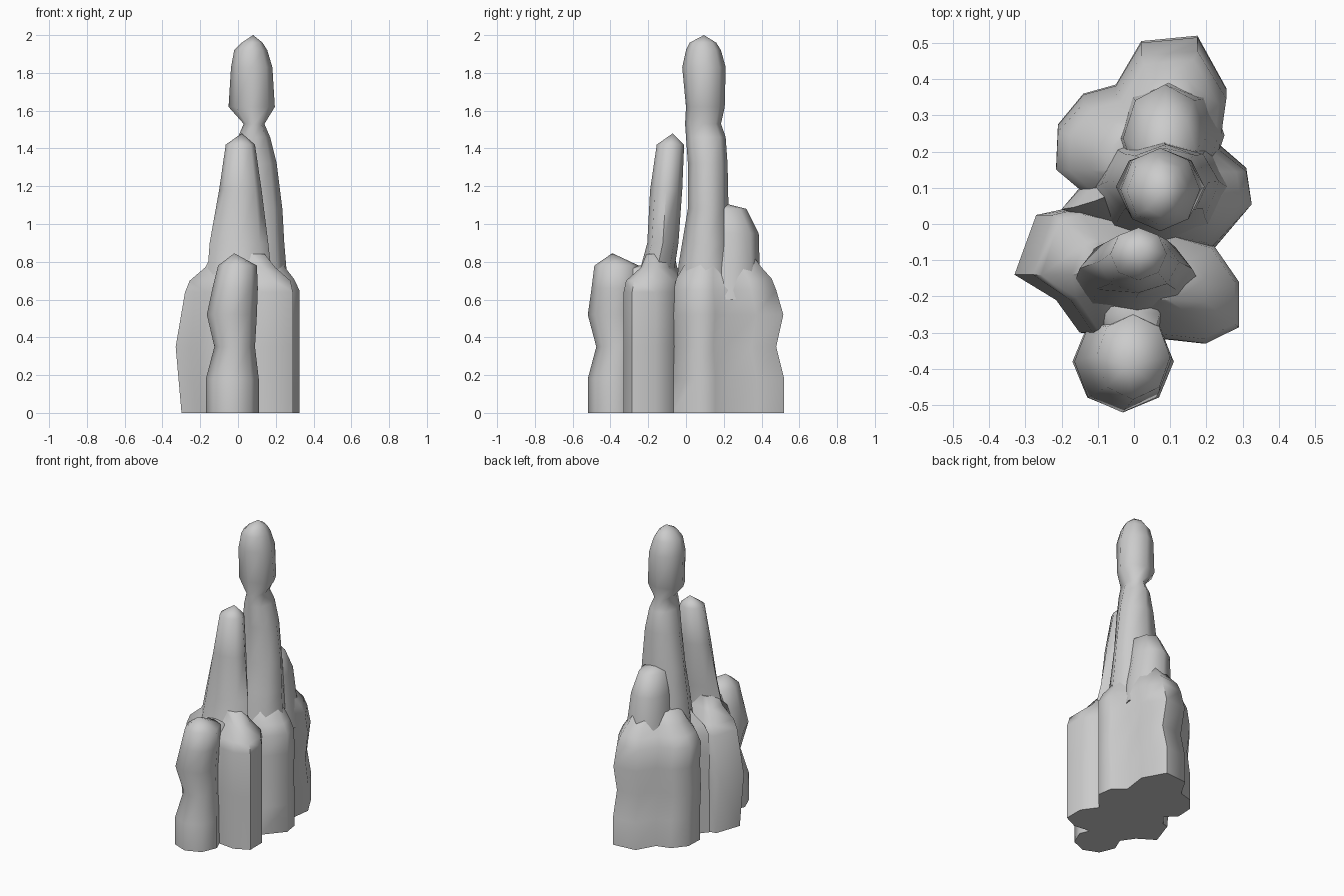
import bpy, bmesh, math


def loft(name, rings, tip=None, angle=62):
    """Skin equal-length rings; close the bottom flat and the top with a tip or a cap."""
    bm = bmesh.new()
    loops = [[bm.verts.new(p) for p in ring] for ring in rings]
    n = len(loops[0])
    for a, b in zip(loops, loops[1:]):
        for i in range(n):
            j = (i + 1) % n
            bm.faces.new((a[i], a[j], b[j], b[i]))
    caps = [bm.faces.new(loops[0][::-1])]
    if tip:
        t = bm.verts.new(tip)
        for i in range(n):
            bm.faces.new((loops[-1][i], loops[-1][(i + 1) % n], t))
    else:
        caps.append(bm.faces.new(loops[-1]))
    bmesh.ops.triangulate(bm, faces=caps)
    bmesh.ops.recalc_face_normals(bm, faces=bm.faces[:])
    me = bpy.data.meshes.new(name)
    bm.to_mesh(me)
    bm.free()
    ob = bpy.data.objects.new(name, me)
    bpy.context.collection.objects.link(ob)
    bpy.ops.object.select_all(action='DESELECT')
    ob.select_set(True)
    bpy.context.view_layer.objects.active = ob
    bpy.ops.object.shade_smooth_by_angle(angle=math.radians(angle))
    return ob


def spire(name, levels, tip, n=8):
    """Each level is z, x min, x max, y min, y max."""
    rings = []
    for z, x0, x1, y0, y1 in levels:
        rings.append([((x0 + x1) / 2 + (x1 - x0) / 2 * math.cos(math.tau * i / n),
                       (y0 + y1) / 2 + (y1 - y0) / 2 * math.sin(math.tau * i / n), z)
                      for i in range(n)])
    return loft(name, rings, tip)


def base(name, outline, levels):
    """Each level is z, x scale, y scale, pivot x, pivot y."""
    rings = [[(px + (x - px) * sx, py + (y - py) * sy, z) for x, y in outline]
             for z, sx, sy, px, py in levels]
    return loft(name, rings)


# Lobed rear base
base("rear_base",
     [(.215, -.075), (.325, .055), (.31, .155), (.235, .22), (.255, .375), (.175, .52),
      (.02, .505), (-.05, .385), (-.14, .36), (-.21, .275), (-.215, .16), (-.15, .1),
      (-.2, .04), (-.03, -.02)],
     [(0, 1, 1, .07, .05), (.18, 1, 1, .07, .05), (.35, 1, .91, .07, .05),
      (.52, 1, .99, .07, .05), (.65, 1, .91, .07, .05), (.71, .88, .85, .08, .08),
      (.77, .68, .7, .09, .12), (.84, .5, .55, .09, .14)])

# Lobed front base, leaning out on the left
base("front_base",
     [(.215, -.06), (.29, -.16), (.29, -.285), (.19, -.33), (.1, -.32), (-.15, -.3),
      (-.215, -.21), (-.33, -.14), (-.27, .025), (-.2, .04), (0, .0)],
     [(0, .95, 1, .29, -.15), (.35, 1, 1, .29, -.15), (.64, .92, 1, .29, -.15),
      (.7, .86, .93, .2, -.15), (.77, .6, .52, .06, -.14), (.84, .45, .4, .02, -.13)])

# Short front column
spire("front_column",
      [(0, -.17, .11, -.52, -.24), (.18, -.17, .11, -.52, -.24), (.35, -.125, .09, -.475, -.24),
       (.52, -.165, .1, -.52, -.24), (.66, -.135, .105, -.5, -.24), (.78, -.105, .1, -.485, -.25)],
      (-.02, -.39, .845))
# Saddle joining the short column to the front base
spire("front_saddle",
      [(.5, -.1, .1, -.36, -.12), (.7, -.1, .09, -.36, -.12), (.765, -.07, .07, -.36, -.14)],
      (0, -.24, .78))

# Slim middle spire
spire("middle_spire",
      [(.6, -.18, .19, -.27, -.05), (.77, -.16, .175, -.24, -.06), (.9, -.15, .16, -.205, -.04),
       (1.18, -.1, .125, -.19, -.02), (1.42, -.065, .09, -.155, -.01)],
      (.02, -.07, 1.48))

# Rear shoulder column
spire("rear_shoulder",
      [(.6, -.06, .25, .06, .43), (.77, -.04, .23, .08, .39), (.95, -.03, .2, .09, .385),
       (1.08, .01, .17, .09, .32)],
      (.08, .2, 1.11))

# Tall spire with pinched neck and bulb
spire("tall_spire",
      [(.6, -.12, .27, -.06, .26), (.78, -.1, .255, -.04, .25), (.9, -.09, .245, -.02, .24),
       (1.08, -.07, .235, .01, .225), (1.32, -.03, .205, .01, .22), (1.46, .0, .17, .0, .21),
       (1.53, .03, .14, -.005, .185), (1.62, -.05, .195, .0, .205),
       (1.83, -.037, .182, -.02, .21), (1.92, -.02, .155, .0, .185), (1.96, .02, .13, .02, .16)],
      (.08, .095, 2.0))
